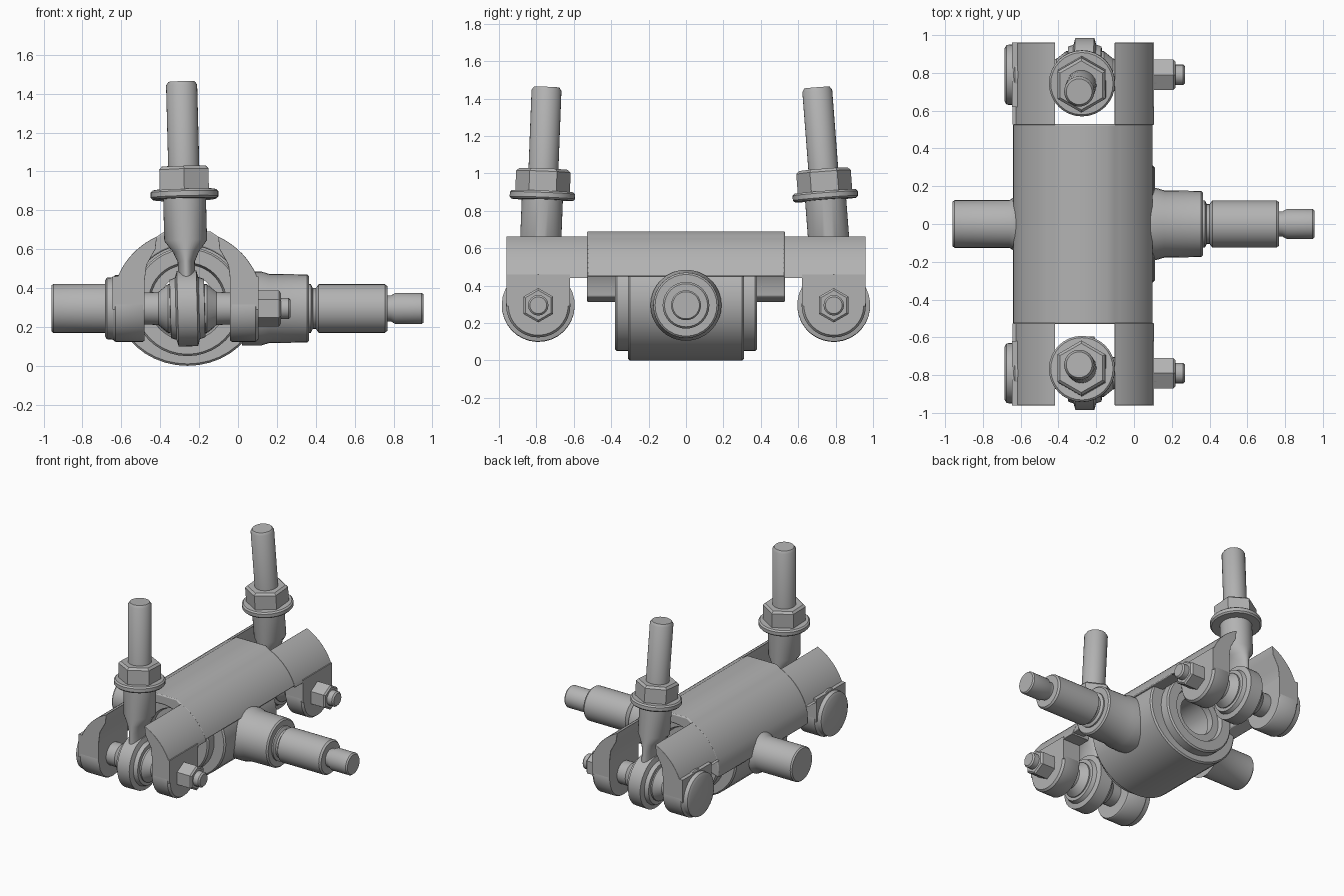
import bpy, bmesh
from math import sin, cos, pi, radians
from mathutils import Vector, Matrix

cube = bpy.data.objects.get("Cube")
if cube:
    bpy.data.objects.remove(cube)

steel = bpy.data.materials.new("grey steel")
steel.use_nodes = True
GREY = (0.45, 0.45, 0.45, 1)
steel.diffuse_color = GREY
steel.node_tree.nodes["Principled BSDF"].inputs["Base Color"].default_value = GREY

CX = -0.26       # centre line of the housing
PIN_Z = 0.295    # height of all cross axes
ARM_Y = 0.79     # distance of the pins from the middle


def loft(name, loops, ring=False, bevel=0):
    """Skin a row of equal point loops; cap the ends, or join them into a ring."""
    bm = bmesh.new()
    rows = [[bm.verts.new(p) for p in loop] for loop in loops]
    pairs = list(zip(rows, rows[1:]))
    if ring:
        pairs.append((rows[-1], rows[0]))
    else:
        bm.faces.new(rows[0])
        bm.faces.new(rows[-1])
    for a, b in pairs:
        for i in range(len(a)):
            j = (i + 1) % len(a)
            bm.faces.new((a[i], a[j], b[j], b[i]))
    bmesh.ops.recalc_face_normals(bm, faces=bm.faces)
    mesh = bpy.data.meshes.new(name)
    bm.to_mesh(mesh)
    bm.free()
    mesh.materials.append(steel)
    ob = bpy.data.objects.new(name, mesh)
    bpy.context.collection.objects.link(ob)
    bpy.ops.object.select_all(action='DESELECT')
    ob.select_set(True)
    bpy.context.view_layer.objects.active = ob
    bpy.ops.object.shade_smooth_by_angle(angle=radians(35))
    if bevel:
        mod = ob.modifiers.new("soft edges", 'BEVEL')
        mod.width = bevel
        mod.segments = 2
        mod.limit_method = 'ANGLE'
        mod.angle_limit = radians(40)
    return ob


def lathe(name, profile, origin, axis='X', sides=32, ring=False, turn=0):
    """Revolve (position, radius) pairs round an axis through origin."""
    loops = []
    for t, r in profile:
        loop = []
        for i in range(sides):
            a = 2 * pi * i / sides + turn
            u, v = r * cos(a), r * sin(a)
            p = {'X': (t, u, v), 'Y': (u, t, v), 'Z': (u, v, t)}[axis]
            loop.append(Vector(p) + Vector(origin))
        loops.append(loop)
    return loft(name, loops, ring)


def prism(name, section, y0, y1, bevel=0):
    """Extrude an (x, z) section along y."""
    return loft(name, [[(x, y, z) for x, z in section] for y in (y0, y1)], bevel=bevel)


def arc(radius, start, end, z, steps=10):
    angles = [radians(start + (end - start) * i / steps) for i in range(steps + 1)]
    return [(radius * cos(a), z + radius * sin(a)) for a in angles]


# Roof of the housing, a flat-topped arch
outer = [(min(x, 0.375), z) for x, z in arc(0.388, 21, 66, 0.31)] + [(0.12, 0.69)]
left_outer = [(-0.12, 0.69)] + [(max(x, -0.38), z) for x, z in arc(0.388, 114, 180, 0.31)]
inner = arc(0.29, 178, 25, 0.33, 20)
roof = [(CX + x, z) for x, z in outer + left_outer + inner]
prism("housing_roof", roof, -0.53, 0.53, 0.008)

# Lower barrel with a bore along y, and its end rings
N = 40
angles = [2 * pi * i / N for i in range(N)]
barrel = []
for y, rx, rz in ((-0.31, 0.36, 0.32), (-0.30, 0.37, 0.33), (0.30, 0.37, 0.33),
                  (0.31, 0.36, 0.32), (0.31, 0.15, 0.15), (-0.31, 0.15, 0.15)):
    barrel.append([(CX + rx * cos(a), y, 0.33 + rz * sin(a)) for a in angles])
loft("housing_barrel", barrel, ring=True)
for s, end in ((-1, "front"), (1, "back")):
    ring = [(0.30, 0.28), (0.37, 0.28), (0.38, 0.27), (0.38, 0.20),
            (0.35, 0.19), (0.35, 0.14), (0.30, 0.14)]
    lathe(end + "_bore_ring", [(s * t, r) for t, r in ring], (CX, 0, 0.33), 'Y', 40, True)

# Cross shaft: stepped on the left, plain stub on the right
lathe("inner_shaft", [(-0.66, 0.1), (0.12, 0.1)], (0, 0, PIN_Z))
lathe("shaft_boss", [(0.02, 0.19), (0.12, 0.19), (0.16, 0.178), (0.355, 0.175),
                     (0.365, 0.165), (0.365, 0.08)], (0, 0, PIN_Z))
lathe("long_shaft", [(0.36, 0.125), (0.375, 0.125), (0.385, 0.105), (0.40, 0.105), (0.415, 0.125),
                     (0.755, 0.125), (0.768, 0.115), (0.768, 0.066), (0.785, 0.066),
                     (0.81, 0.08), (0.945, 0.08), (0.955, 0.072)], (0, 0, PIN_Z))
lathe("stub_shaft", [(-0.96, 0.118), (-0.95, 0.126), (-0.66, 0.126),
                     (-0.62, 0.15)], (0, 0, PIN_Z))

# The two forked ends with pins and threaded rod ends
for s, end in ((-1, "front"), (1, "back")):
    y = s * ARM_Y
    for m, side in ((1, "left"), (-1, "right")):
        reach = 0.365 if m > 0 else 0.385
        curve = [(min(x, reach), z) for x, z in arc(0.388, 66, 20, 0.31)]
        upper = curve + [(reach, 0.44), (0.22, 0.44), (0.21, 0.52), (0.165, 0.60)]
        prism(f"{end}_{side}_arm_top", [(CX + m * x, z) for x, z in upper],
              s * 0.525, s * 0.96, 0.012)
        lower = [(0.22, 0.46), (reach, 0.46), (reach, 0.29), (0.22, 0.29)]
        prism(f"{end}_{side}_arm_leg", [(CX + m * x, z) for x, z in lower],
              y - 0.17, y + 0.17)
        lathe(f"{end}_{side}_arm_foot", [(m * 0.22, 0.165), (m * 0.23, 0.172),
              (m * (reach - 0.015), 0.172), (m * reach, 0.16)], (CX, y, PIN_Z))
    # Side wall between right arm and barrel
    lathe(end + "_pin_head", [(-0.685, 0.14), (-0.675, 0.158), (-0.60, 0.165)], (0, y, PIN_Z))
    lathe(end + "_pin", [(-0.50, 0.08), (0.12, 0.08)], (0, y, PIN_Z))
    lathe(end + "_nut", [(0.10, 0.092), (0.21, 0.092), (0.22, 0.08)], (0, y, PIN_Z),
          sides=6, turn=pi / 6)
    lathe(end + "_stud", [(0.21, 0.055), (0.26, 0.055), (0.27, 0.045)], (0, y, PIN_Z), sides=16)
    lathe(end + "_ball_collar", [(-0.22, 0.082), (-0.15, 0.085), (-0.10, 0.125), (0.10, 0.125),
                                 (0.15, 0.085), (0.22, 0.082)], (CX, y, PIN_Z))

    # Rod end, built upright over the pin and then tilted
    pin = Vector((CX, y, PIN_Z))
    parts = [lathe(end + "_eye", [(-0.09, 0.12), (-0.088, 0.15), (-0.06, 0.16), (-0.05, 0.195),
                                  (0.05, 0.195), (0.06, 0.16), (0.088, 0.15), (0.09, 0.12)], pin)]
    shank = []
    for z, squash in ((0.15, 0.4), (0.24, 0.4), (0.29, 0.6), (0.35, 1), (0.58, 1)):
        shank.append([pin + Vector((0.11 * squash * cos(a), 0.11 * sin(a), z)) for a in angles])
    parts.append(loft(end + "_shank", shank))
    parts.append(lathe(end + "_washer", [(0.565, 0.165), (0.575, 0.175), (0.60, 0.175),
                                         (0.61, 0.165)], pin, 'Z'))
    parts.append(lathe(end + "_lock_nut", [(0.60, 0.146), (0.715, 0.146), (0.73, 0.13)],
                       pin, 'Z', 6, turn=pi / 6))
    parts.append(lathe(end + "_rod", [(0.60, 0.08), (1.15, 0.08), (1.168, 0.068)], pin, 'Z'))
    tilt = Matrix.Rotation(radians(2.2 if s < 0 else 4.4) * s, 4, 'X')
    lean = Matrix.Rotation(radians(-1.5), 4, 'Y')
    for ob in parts:
        ob.data.transform(Matrix.Translation(pin) @ lean @ tilt @ Matrix.Translation(-pin))
